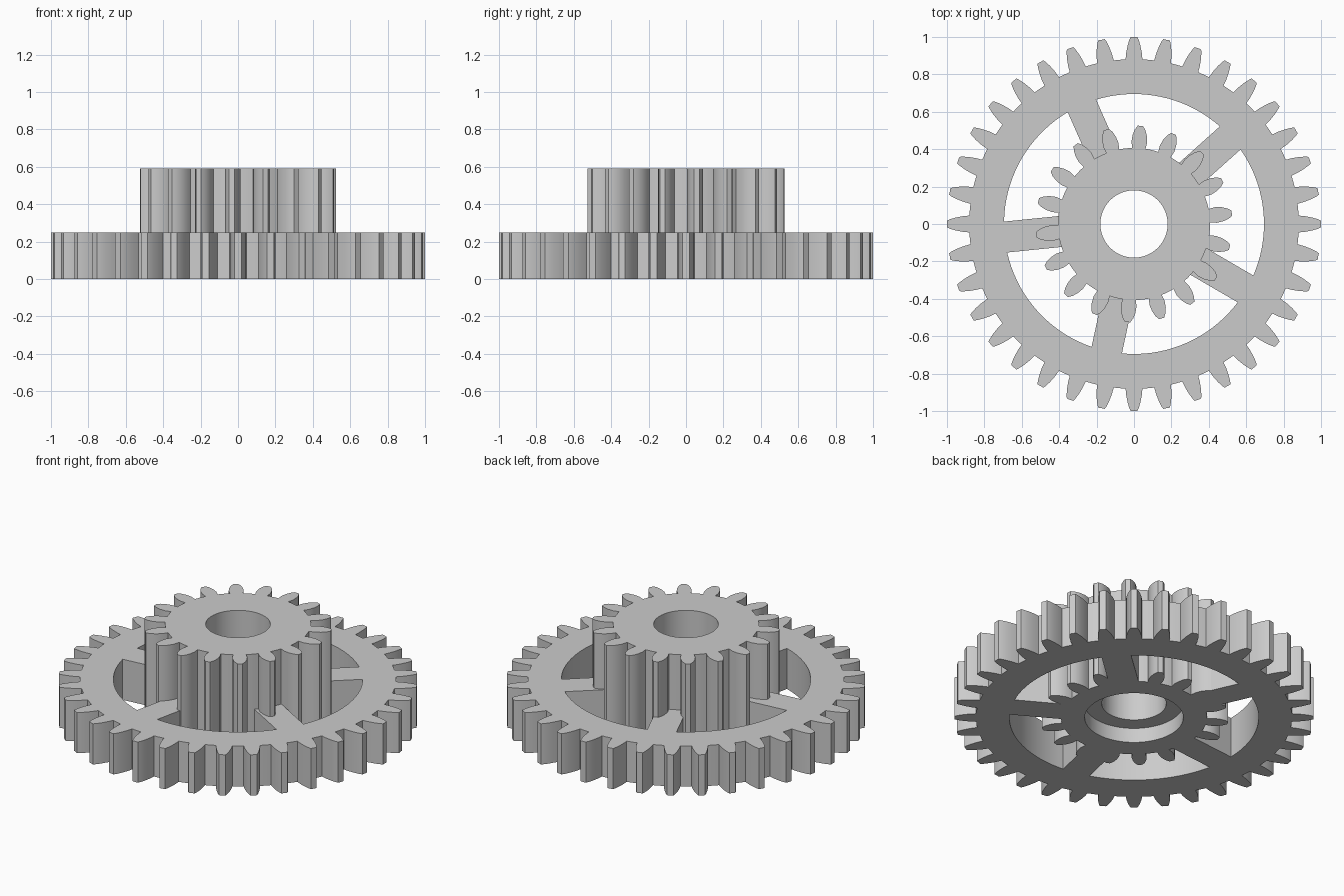
import bpy
import bmesh
from math import cos, sin, asin, pi, radians
from mathutils import Matrix

cube = bpy.data.objects.get("Cube")
if cube:
    bpy.data.objects.remove(cube, do_unlink=True)

GREY = (0.6, 0.6, 0.6, 1)
grey = bpy.data.materials.new("plain grey")
grey.use_nodes = True
grey.diffuse_color = GREY
grey.node_tree.nodes["Principled BSDF"].inputs["Base Color"].default_value = GREY


def polar(r, a):
    return (r * cos(a), r * sin(a))


def arc(r, a, b, n):
    return [polar(r, a + (b - a) * i / n) for i in range(n + 1)]


def circle(r, n=72):
    return arc(r, 0, 2 * pi, n)[:-1]


def gear_outline(teeth, phase, flank):
    """Outline from one tooth flank, given as (radial, half width) from root to tip."""
    tooth = [(r, -w) for r, w in flank] + [(r, w) for r, w in reversed(flank)]
    root, half = flank[0]
    step = 2 * pi / teeth
    root_half = asin(half / root)
    points = []
    for i in range(teeth):
        a = phase + i * step
        points += [(x * cos(a) - y * sin(a), x * sin(a) + y * cos(a)) for x, y in tooth]
        # root land up to the next tooth
        points += arc((root**2 + half**2) ** 0.5, a + root_half, a + step - root_half, 4)[1:-1]
    return points


def evaluated_mesh(obj):
    bpy.context.view_layer.update()
    graph = bpy.context.evaluated_depsgraph_get()
    return bpy.data.meshes.new_from_object(obj.evaluated_get(graph))


def plate(name, outlines, height):
    """Solid of the given height, standing on z = 0; inner outlines become holes."""
    curve = bpy.data.curves.new(name, "CURVE")
    curve.dimensions = "2D"
    curve.fill_mode = "BOTH"
    curve.extrude = height / 2
    for points in outlines:
        spline = curve.splines.new("POLY")
        spline.points.add(len(points) - 1)
        spline.use_cyclic_u = True
        for p, (x, y) in zip(spline.points, points):
            p.co = (x, y, 0, 1)
    helper = bpy.data.objects.new(name + " profile", curve)
    bpy.context.collection.objects.link(helper)
    mesh = evaluated_mesh(helper)
    bpy.data.objects.remove(helper, do_unlink=True)
    mesh.transform(Matrix.Translation((0, 0, height / 2)))
    bm = bmesh.new()
    bm.from_mesh(mesh)
    bmesh.ops.remove_doubles(bm, verts=bm.verts, dist=1e-5)
    bmesh.ops.recalc_face_normals(bm, faces=bm.faces)
    bm.to_mesh(mesh)
    bm.free()
    mesh.materials.clear()
    mesh.materials.append(grey)
    obj = bpy.data.objects.new(name, mesh)
    bpy.context.collection.objects.link(obj)
    return obj


def window(a, b, inner, outer, half):
    """Opening between two straight spokes centred at angles a and b."""
    di, do = asin(half / inner), asin(half / outer)
    return arc(outer, a + do, b - do, 18) + arc(inner, b - di, a + di, 10)


# Large spoked wheel
wheel_flank = [(0.88, 0.045), (0.915, 0.042), (0.955, 0.034), (0.985, 0.025), (1.0, 0.018)]
spokes = [radians(41.8 + 72 * i) for i in range(6)]
windows = [window(a, b, 0.38, 0.695, 0.083) for a, b in zip(spokes, spokes[1:])]
wheel = plate("large_gear", [gear_outline(36, 0, wheel_flank), circle(0.34)] + windows, 0.25)

# Small gear running the full height, with a bore
pinion_flank = [(0.405, 0.036), (0.44, 0.042), (0.475, 0.038), (0.505, 0.028), (0.526, 0.014)]
pinion = plate("small_gear", [gear_outline(18, radians(6.3), pinion_flank), circle(0.18)], 0.59)

# Wider recess in the underside of the bore
cutter = plate("recess_cutter", [circle(0.275)], 0.19)
cutter.location.z = -0.1
cutter.hide_render = True
cut = pinion.modifiers.new("recess", "BOOLEAN")
cut.operation = "DIFFERENCE"
cut.solver = "EXACT"
cut.object = cutter
mesh = evaluated_mesh(pinion)
pinion.modifiers.clear()
pinion.data = mesh
bpy.data.objects.remove(cutter, do_unlink=True)

# Smooth curved walls, crisp edges
for obj in (wheel, pinion):
    bpy.ops.object.select_all(action="DESELECT")
    obj.select_set(True)
    bpy.context.view_layer.objects.active = obj
    bpy.ops.object.shade_smooth_by_angle(angle=radians(20))
